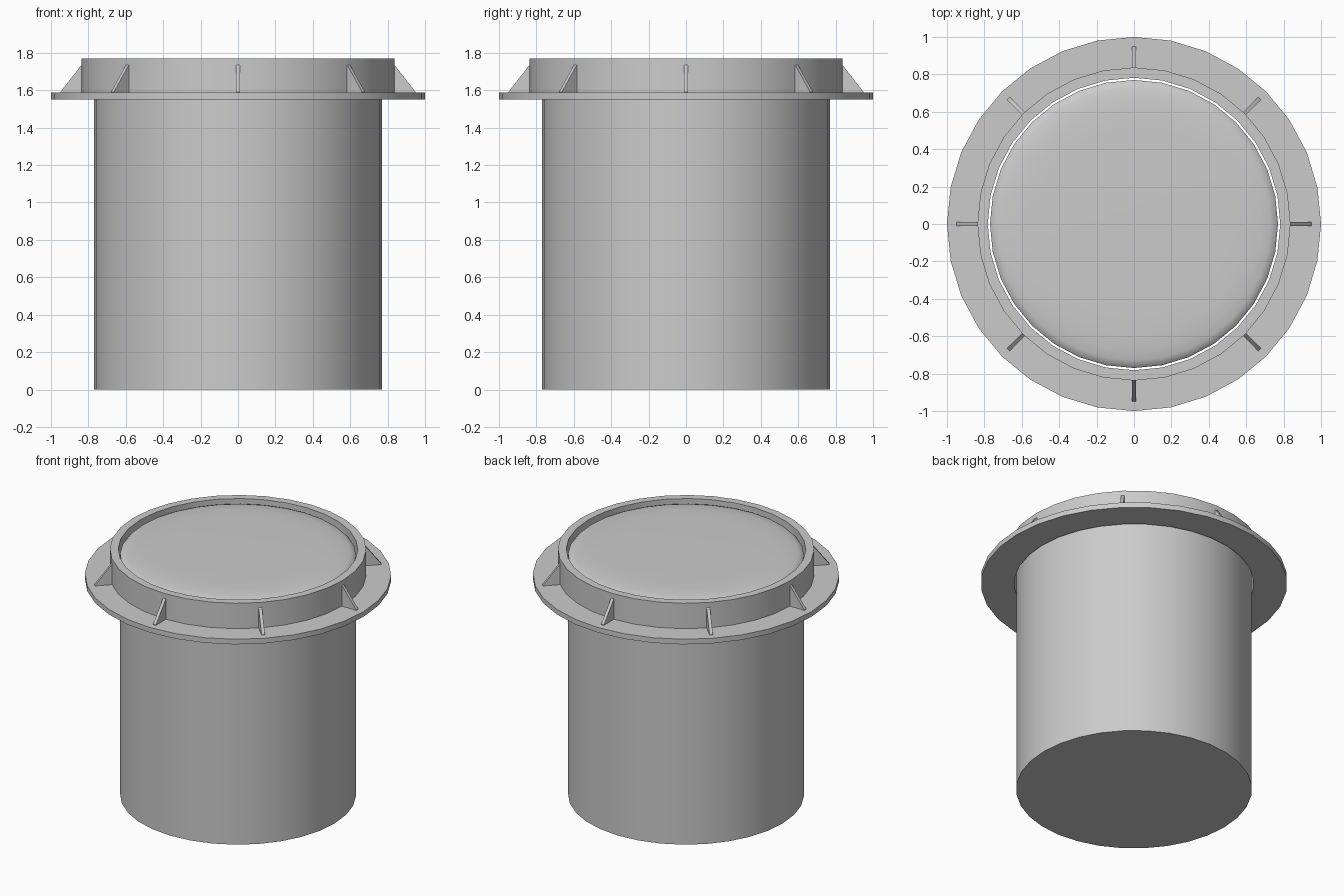
import bpy
import bmesh
import math
from mathutils import Matrix

SEGMENTS = 32
RIBS = 8

cube = bpy.data.objects.get("Cube")
if cube:
    bpy.data.objects.remove(cube, do_unlink=True)

grey = bpy.data.materials.new("plain_grey")
grey.use_nodes = True
colour = (0.6, 0.6, 0.6, 1)
grey.diffuse_color = colour
grey.node_tree.nodes["Principled BSDF"].inputs["Base Color"].default_value = colour


def add_object(name, bm, smooth=True):
    bmesh.ops.recalc_face_normals(bm, faces=bm.faces)
    mesh = bpy.data.meshes.new(name)
    bm.to_mesh(mesh)
    bm.free()
    mesh.materials.append(grey)
    obj = bpy.data.objects.new(name, mesh)
    bpy.context.collection.objects.link(obj)
    if smooth:
        bpy.ops.object.select_all(action="DESELECT")
        obj.select_set(True)
        bpy.context.view_layer.objects.active = obj
        bpy.ops.object.shade_smooth_by_angle(angle=math.radians(30))
    return obj


def lathe(name, profile, closed=False):
    """Turn an (r, z) profile about z; open profiles get flat end caps."""
    bm = bmesh.new()
    rings = []
    for r, z in profile:
        angles = [math.tau * i / SEGMENTS for i in range(SEGMENTS)]
        rings.append([bm.verts.new((r * math.cos(a), r * math.sin(a), z)) for a in angles])
    pairs = list(zip(rings, rings[1:]))
    if closed:
        pairs.append((rings[-1], rings[0]))
    else:
        bm.faces.new(rings[0])
        bm.faces.new(rings[-1])
    for low, high in pairs:
        for i in range(SEGMENTS):
            j = (i + 1) % SEGMENTS
            bm.faces.new((low[i], low[j], high[j], high[i]))
    return add_object(name, bm)


# Plug body with a chamfered rim and a gently crowned top
lathe("plug_body", [(0.77, 0), (0.77, 1.73), (0.755, 1.745),
                    (0.73, 1.753), (0.68, 1.761), (0.6, 1.766), (0.5, 1.768)])

# Collar and flange as one L-shaped section, open around the body
lathe("flanged_collar", [(0.782, 1.55), (1, 1.55), (1, 1.587),
                         (0.837, 1.587), (0.837, 1.77), (0.782, 1.77)], closed=True)

# Triangular stiffening ribs around the collar
bm = bmesh.new()
for k in range(RIBS):
    turn = Matrix.Rotation(math.tau * k / RIBS, 4, "Z")
    outline = [(0.82, 1.58), (0.95, 1.58), (0.95, 1.59), (0.837, 1.735), (0.82, 1.735)]
    face = bm.faces.new([bm.verts.new((x, -0.011, z)) for x, z in outline])
    side = bmesh.ops.extrude_face_region(bm, geom=[face])["geom"]
    moved = [v for v in side if isinstance(v, bmesh.types.BMVert)]
    bmesh.ops.translate(bm, verts=moved, vec=(0, 0.022, 0))
    bmesh.ops.transform(bm, matrix=turn, verts=list(face.verts) + moved)
add_object("collar_ribs", bm, smooth=False)
